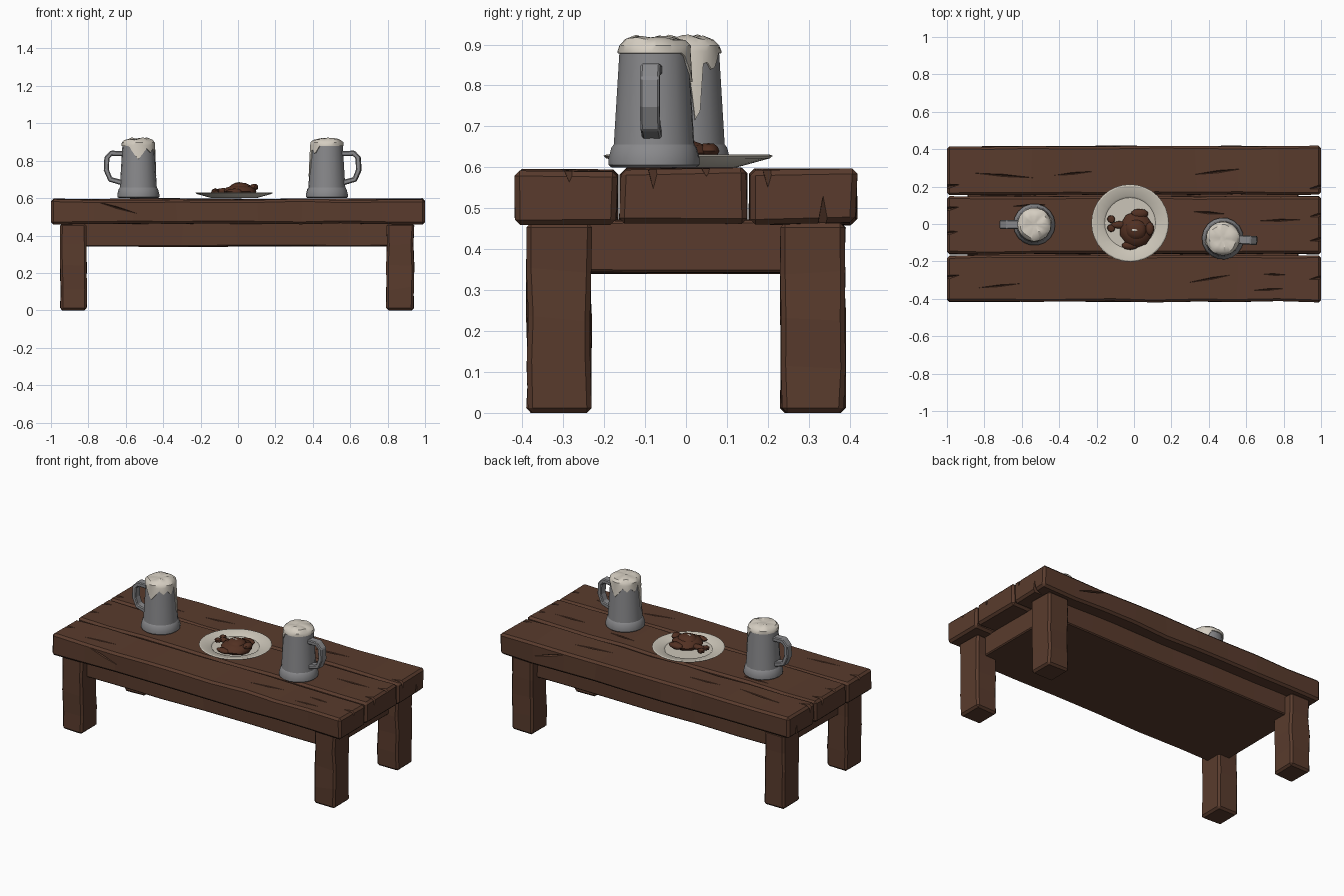
import bpy, bmesh, math, random
from mathutils import Vector

random.seed(4)
if "Cube" in bpy.data.objects:
    bpy.data.objects.remove(bpy.data.objects["Cube"])


def material(name, *rgb):
    m = bpy.data.materials.new(name)
    m.use_nodes = True
    m.diffuse_color = (*rgb, 1)
    m.node_tree.nodes["Principled BSDF"].inputs["Base Color"].default_value = (*rgb, 1)
    return m


WOOD = material("brown wood", 0.10, 0.044, 0.026)
METAL = material("grey metal", 0.25, 0.25, 0.26)
FOAM = material("cream foam", 0.66, 0.61, 0.53)
PLATE = material("pale ceramic", 0.60, 0.56, 0.48)
MEAT = material("roast brown", 0.085, 0.03, 0.016)


def rnd(a):
    return random.uniform(-a, a)


def finish(name, bm, mat, smooth=None):
    bmesh.ops.recalc_face_normals(bm, faces=bm.faces)
    me = bpy.data.meshes.new(name)
    bm.to_mesh(me)
    bm.free()
    me.materials.append(mat)
    ob = bpy.data.objects.new(name, me)
    bpy.context.collection.objects.link(ob)
    if smooth:
        bpy.ops.object.select_all(action="DESELECT")
        ob.select_set(True)
        bpy.context.view_layer.objects.active = ob
        bpy.ops.object.shade_smooth_by_angle(angle=math.radians(smooth))
    return ob


def bevel(ob, width):
    mod = ob.modifiers.new("worn edges", "BEVEL")
    mod.width, mod.segments = width, 1
    mod.limit_method, mod.angle_limit = "ANGLE", math.radians(40)


def loft(rings, closed=True):
    """Skin a list of point rings and cap both ends."""
    bm = bmesh.new()
    vs = [[bm.verts.new(p) for p in r] for r in rings]
    n = len(vs[0])
    for a, b in zip(vs, vs[1:]):
        for i in range(n):
            j = (i + 1) % n
            bm.faces.new((a[i], a[j], b[j], b[i]))
    bm.faces.new(vs[0])
    bm.faces.new(vs[-1])
    return bm


def beam(name, lo, hi, axis, parts, wobble, edge):
    """Rough timber: a box with uneven sections along one axis."""
    u, v = (axis + 1) % 3, (axis + 2) % 3
    rings = []
    for i in range(parts + 1):
        ring = []
        for fu, fv in ((0, 0), (1, 0), (1, 1), (0, 1)):
            p = [0, 0, 0]
            p[axis] = lo[axis] + (hi[axis] - lo[axis]) * i / parts
            if 0 < i < parts:
                p[axis] += rnd(wobble * 3)
            p[u] = (lo[u], hi[u])[fu] + rnd(wobble)
            p[v] = (lo[v], hi[v])[fv] + rnd(wobble)
            ring.append(p)
        rings.append(ring)
    ob = finish(name, loft(rings), WOOD)
    bevel(ob, edge)
    return ob


def lathe(name, profile, sides, mat, loc=(0, 0, 0), smooth=30):
    rings = [[(loc[0] + r * math.cos(math.tau * i / sides),
               loc[1] + r * math.sin(math.tau * i / sides), loc[2] + z)
              for i in range(sides)] for r, z in profile]
    return finish(name, loft(rings), mat, smooth)


# Table top planks
planks = [beam(n, (-1, y0, 0.462), (1, y1, z), 0, 9, 0.004, 0.013)
          for n, y0, y1, z in (("front_plank", -0.416, -0.168, 0.592),
                               ("middle_plank", -0.161, 0.147, 0.597),
                               ("back_plank", 0.156, 0.416, 0.594))]

# Cracks and split ends carved out of the planks
cuts = bmesh.new()


def wedge(centre, along, across, depth):
    c = Vector(centre)
    a, b, d = Vector(along), Vector(across), Vector(depth)
    ring = [cuts.verts.new(p) for p in (c + a, c + b, c - a, c - b)]
    for tip in (c + d, c - d):
        t = cuts.verts.new(tip)
        for i in range(4):
            cuts.faces.new((ring[i], ring[(i + 1) % 4], t))


for x, y, length, turn in ((-0.7, 0.26, 0.17, -0.08), (-0.33, 0.27, 0.12, 0.1),
                           (0.45, 0.28, 0.14, 0.12), (-0.55, 0.1, 0.1, 0.05),
                           (0.78, 0.02, 0.13, 0.03), (0.4, 0.06, 0.1, -0.08),
                           (-0.72, -0.33, 0.17, 0.1), (0.42, -0.29, 0.14, 0.18),
                           (0.75, -0.27, 0.1, -0.04), (0.72, -0.35, 0.12, 0.06)):
    wedge((x, y, 0.597), (length, length * turn, 0), (0, 0.007, 0), (0, 0, 0.02))
for side in (-1, 1):
    for y, z, h in ((-0.285, 0.594, 0.03), (-0.08, 0.598, 0.05), (0.05, 0.598, 0.02),
                    (0.2, 0.596, 0.045), (0.335, 0.46, 0.07)):
        wedge((side, y * side if abs(y) < 0.1 else y, z),
              (0.07, 0.012, 0), (0, 0.013, 0), (0, 0, h))
    wedge((side * 0.65, side * 0.416, 0.55), (0.12, 0, -0.035), (0, 0, 0.006), (0, 0.014, 0))
bmesh.ops.recalc_face_normals(cuts, faces=cuts.faces)
cutter = finish("crack_cutter", cuts, WOOD)
for p in planks:
    mod = p.modifiers.new("cracks", "BOOLEAN")
    mod.operation, mod.solver, mod.object = "DIFFERENCE", "EXACT", cutter
    mod.use_self = True
bpy.context.view_layer.update()
graph = bpy.context.evaluated_depsgraph_get()
carved = [bpy.data.meshes.new_from_object(p.evaluated_get(graph)) for p in planks]
for p, me in zip(planks, carved):
    p.modifiers.clear()
    p.data = me
bpy.data.objects.remove(cutter)

# Solid frame under the top, and legs
beam("under_frame", (-0.89, -0.335, 0.342), (0.88, 0.335, 0.47), 0, 6, 0.003, 0.006)
for xn, x0, x1 in (("right", -0.95, -0.81), ("left", 0.795, 0.94)):
    for yn, y0, y1 in (("front", -0.388, -0.232), ("back", 0.232, 0.388)):
        beam(f"{yn}_{xn}_leg", (x0, y0, 0), (x1, y1, 0.465), 2, 4, 0.004, 0.012)


def drip(a):
    """Lower edge of the foam at an angle round the mug, in degrees."""
    z = 0.877
    for at, wide, drop in ((90, 32, 0.07), (135, 22, 0.035), (163, 14, 0.045),
                           (198, 13, 0.2), (228, 18, 0.045)):
        z = min(z, 0.877 - drop * max(0, 1 - abs(a - at) / wide) ** 0.8)
    return z


def body_radius(z):
    return 0.099 - (z - 0.655) * 0.06


def mug(side, x, y, turn):
    parts = []
    # Tankard with a heavy foot
    parts.append(lathe(side + "_mug_body", [(0.105, 0.6), (0.112, 0.606), (0.112, 0.622),
                       (0.105, 0.648), (0.099, 0.656), (0.085, 0.885)], 18, METAL, smooth=25))
    # Foam cap with drips
    n = 48
    rings = [[] for _ in range(7)]
    lumps = [(rnd(0.05), rnd(0.05), random.uniform(0.004, 0.012)) for _ in range(9)]
    for i in range(n):
        a = math.tau * i / n
        z = drip(math.degrees(a))
        swell = 0.003 * math.sin(a * 5)
        rows = [(body_radius(z) - 0.004, z), (body_radius(z) + 0.004, z + 0.002),
                (0.0895, 0.884), (0.087 + swell, 0.898), (0.073 + swell, 0.911),
                (0.045, 0.914), (0.018, 0.914)]
        for k, (r, h) in enumerate(rows):
            px, py = r * math.cos(a), r * math.sin(a)
            if k > 3:
                h += max(b * max(0, 1 - math.hypot(px - lx, py - ly) / 0.032)
                         for lx, ly, b in lumps)
            rings[k].append((px, py, h))
    parts.append(finish(side + "_mug_foam", loft(rings), FOAM, 35))
    # Bent strap handle
    path = [Vector(p) for p in ((0.075, 0.838), (0.145, 0.84), (0.168, 0.815),
                                (0.171, 0.75), (0.15, 0.7), (0.085, 0.682))]
    rings = []
    for i, p in enumerate(path):
        t = (path[min(i + 1, 5)] - path[max(i - 1, 0)]).normalized()
        out = Vector((-t.y, t.x)) * 0.014
        o, q = p + out, p - out
        rings.append([(o.x, -0.024, o.y), (o.x, 0.024, o.y),
                      (q.x, 0.024, q.y), (q.x, -0.024, q.y)])
    handle = finish(side + "_mug_handle", loft(rings), METAL)
    bevel(handle, 0.005)
    parts.append(handle)
    for ob in parts:
        ob.location = (x, y, 0)
        ob.rotation_euler.z = turn


mug("left", 0.475, -0.078, -0.06)
mug("right", -0.533, -0.003, math.pi)

# Plate
lathe("plate", [(0.02, 0), (0.12, 0), (0.2, 0.022), (0.207, 0.028), (0.2, 0.031),
                (0.146, 0.022), (0.136, 0.014), (0.02, 0.014)], 32, PLATE, (-0.021, 0.005, 0.6))


def lump(name, centre, size, mat=MEAT, detail=2, rough=0.06):
    bm = bmesh.new()
    bmesh.ops.create_icosphere(bm, subdivisions=detail, radius=1)
    for v in bm.verts:
        v.co = Vector(c + s * q for c, s, q in zip(centre, size, v.co * (1 + rnd(rough))))
    return finish(name, bm, mat, 40)


# Roast with a raised crown, wings and a knuckled shank
lump("roast_body", (0.012, -0.03, 0.635), (0.092, 0.095, 0.036))
lump("roast_crown", (0.01, -0.03, 0.657), (0.058, 0.058, 0.026))
lump("roast_back_wing", (0.03, 0.055, 0.64), (0.045, 0.026, 0.02))
lump("roast_front_wing", (-0.02, -0.115, 0.634), (0.045, 0.022, 0.016))
lump("roast_side_wing", (0.085, -0.025, 0.658), (0.024, 0.035, 0.018))
lump("roast_shank", (-0.08, -0.005, 0.637), (0.045, 0.02, 0.016))
for n, y in (("front", -0.022), ("back", 0.026)):
    lump(f"shank_{n}_knuckle", (-0.122, y, 0.637), (0.024, 0.024, 0.016), detail=1)
lump("bone_tip", (0.003, -0.032, 0.68), (0.02, 0.009, 0.006), FOAM, 1)
